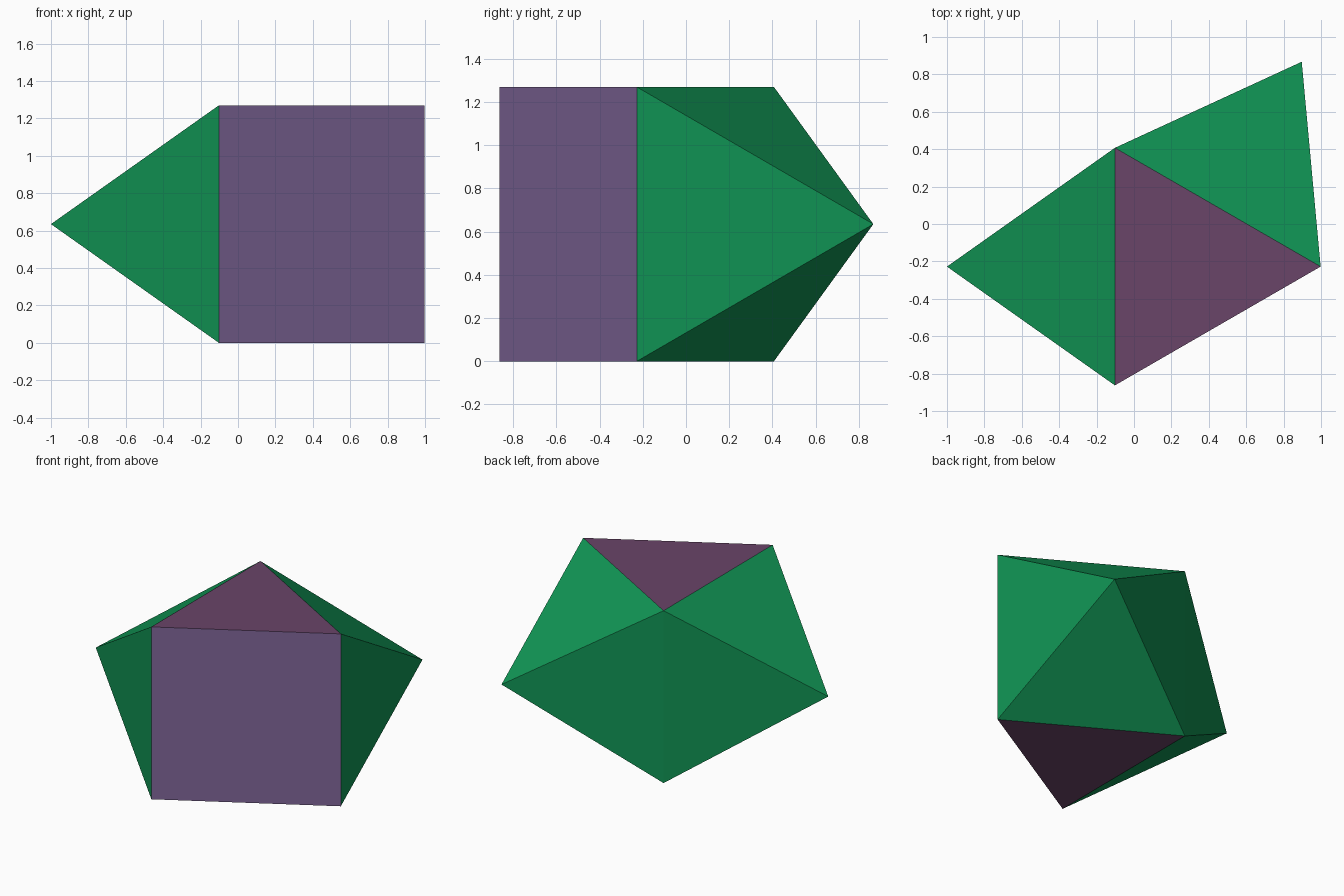
import bpy, bmesh, math
from mathutils import Vector

if "Cube" in bpy.data.objects:
    bpy.data.objects.remove(bpy.data.objects["Cube"], do_unlink=True)


def make_material(name, rgb):
    mat = bpy.data.materials.new(name)
    mat.use_nodes = True
    color = (*rgb, 1.0)
    mat.diffuse_color = color
    mat.node_tree.nodes["Principled BSDF"].inputs["Base Color"].default_value = color
    return mat


materials = [make_material("green", (0.0055, 0.30, 0.090)),
             make_material("plum", (0.143, 0.058, 0.140)),
             make_material("lavender", (0.214, 0.133, 0.319))]

EDGE = 1.27                                   # every edge has this length
centre = Vector((0.2645, -0.2278, EDGE / 2))  # centre of the triangular prism
radius = EDGE / math.sqrt(3)
inradius = radius / 2


def ring_point(angle, distance, z):
    a = math.radians(angle)
    return centre + Vector((math.cos(a), math.sin(a), 0)) * distance + Vector((0, 0, z))


bm = bmesh.new()

# Triangular prism: bottom and top corners
angles = (0, 120, 240)
bottom = [bm.verts.new(ring_point(a, radius, -EDGE / 2)) for a in angles]
top = [bm.verts.new(ring_point(a, radius, EDGE / 2)) for a in angles]
for cap in (bottom, top):
    bm.faces.new(cap).material_index = 1

for i, angle in enumerate(angles):
    j = (i + 1) % 3
    side = [bottom[i], bottom[j], top[j], top[i]]
    if i == 2:
        # Open square side
        bm.faces.new(side).material_index = 2
    else:
        # Square pyramid of equilateral triangles on the other two sides
        apex = bm.verts.new(ring_point(angle + 60, inradius + EDGE / math.sqrt(2), 0))
        for k in range(4):
            bm.faces.new((side[k], side[(k + 1) % 4], apex))

bmesh.ops.recalc_face_normals(bm, faces=bm.faces)
mesh = bpy.data.meshes.new("augmented_prism")
bm.to_mesh(mesh)
bm.free()
for mat in materials:
    mesh.materials.append(mat)
bpy.context.collection.objects.link(bpy.data.objects.new("augmented_prism", mesh))
